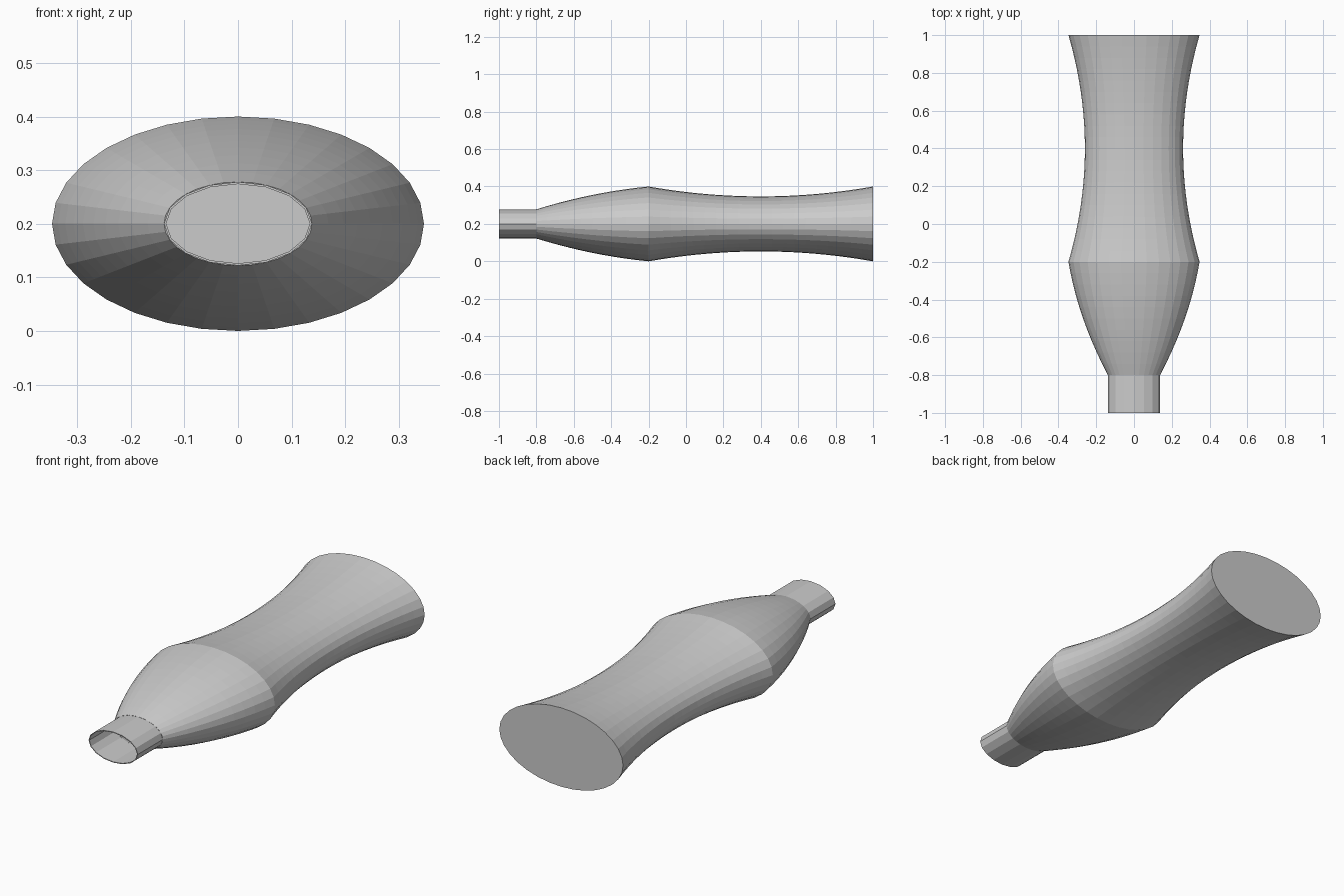
import bpy, bmesh, math

if "Cube" in bpy.data.objects:
    bpy.data.objects.remove(bpy.data.objects["Cube"])

CENTRE_Z = 0.2
WALL = 0.004


def loft(name, rings, sides, cap_end=False):
    """Thin-walled elliptical tube along y; rings are (y, half_width, half_height)."""
    bm = bmesh.new()
    loops = []
    for y, a, b in rings:
        loops.append([bm.verts.new((a * math.cos(t), y, CENTRE_Z + b * math.sin(t)))
                      for t in (2 * math.pi * i / sides for i in range(sides))])
    # Winding chosen so the normals point outwards
    for lo, hi in zip(loops, loops[1:]):
        for i in range(sides):
            j = (i + 1) % sides
            bm.faces.new((lo[i], hi[i], hi[j], lo[j]))
    if cap_end:
        bm.faces.new(loops[-1][::-1])
    mesh = bpy.data.meshes.new(name)
    bm.to_mesh(mesh)
    bm.free()
    obj = bpy.data.objects.new(name, mesh)
    bpy.context.collection.objects.link(obj)
    wall = obj.modifiers.new("wall", 'SOLIDIFY')
    wall.thickness = WALL
    wall.offset = -1
    return obj


# Open neck
loft("bottle_neck", [(-1, 0.138, 0.078), (-0.8, 0.138, 0.078)], 16)

# Body: convex shoulder, then concave waist flaring to the flat base
rings = []
for i in range(10):
    t = i / 10
    s = 1.52 * t - 0.52 * t * t
    rings.append((-0.8 + 0.6 * t, 0.138 + 0.209 * s, 0.078 + 0.122 * s))
for i in range(21):
    u = i / 10 - 1
    rings.append((0.4 + 0.6 * u, 0.260 + 0.087 * u * u, 0.147 + 0.053 * u * u))
loft("bottle_body", rings, 32, cap_end=True)
